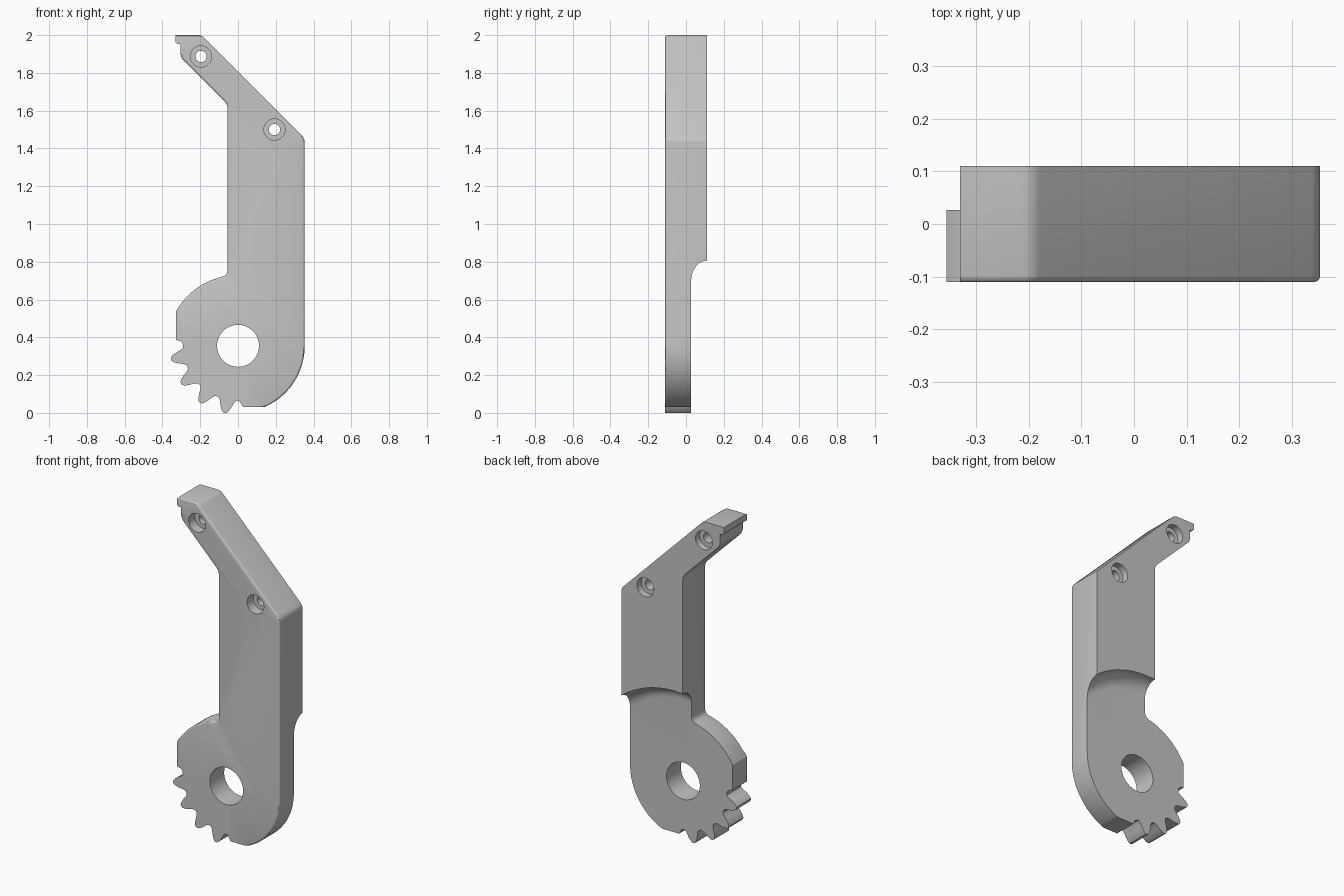
import bpy
import bmesh
from math import sin, cos, radians, pi
from mathutils import Vector

cube = bpy.data.objects.get("Cube")
if cube:
    bpy.data.objects.remove(cube, do_unlink=True)

HALF = 0.11                       # half the depth of the upper arm
PIVOT = Vector((0, 0.355))        # pivot hole centre in x, z

grey = bpy.data.materials.new("plain_grey")
grey.use_nodes = True
grey.diffuse_color = (0.56, 0.56, 0.56, 1)
grey.node_tree.nodes["Principled BSDF"].inputs["Base Color"].default_value = (0.56, 0.56, 0.56, 1)


def make_object(name, bm):
    bmesh.ops.recalc_face_normals(bm, faces=bm.faces[:])
    mesh = bpy.data.meshes.new(name)
    bm.to_mesh(mesh)
    bm.free()
    mesh.materials.append(grey)
    obj = bpy.data.objects.new(name, mesh)
    bpy.context.collection.objects.link(obj)
    return obj


def polar(r, deg):
    return PIVOT + Vector((r * cos(radians(deg)), r * sin(radians(deg))))


def arc(r, start, end, n):
    return [polar(r, start + (end - start) * i / n) for i in range(n + 1)]


def corner(prev, at, nxt, reach, n=6):
    """Rounded corner starting and ending at a set reach from the point."""
    p, c, q = Vector(prev), Vector(at), Vector(nxt)
    a = c + (p - c).normalized() * reach
    b = c + (q - c).normalized() * reach
    return [a.lerp(c, t).lerp(c.lerp(b, t), t) for t in (i / n for i in range(n + 1))]


def lathe(name, points, centre):
    """Solid of revolution about a front-to-back axis; points are (radius, y)."""
    bm = bmesh.new()
    axis = Vector((centre[0], 0, centre[1]))
    verts = [bm.verts.new(axis + Vector((r, y, 0))) for r, y in points]
    edges = [bm.edges.new(pair) for pair in zip(verts, verts[1:])]
    bmesh.ops.spin(bm, geom=verts + edges, cent=axis, axis=(0, 1, 0),
                   angle=2 * pi, steps=64, use_merge=False)
    bmesh.ops.remove_doubles(bm, verts=bm.verts[:], dist=1e-5)
    return make_object(name, bm)


# Outline of the upper arm, clockwise from the lip at the top
lip, brow, shoulder = (-0.33, 2.0), (-0.193, 2.0), (0.353, 1.453)
flank, elbow, heel = (0.353, 0.355), (-0.055, 1.633), (-0.304, 1.882)
outline = [Vector(lip)]
outline += corner(lip, brow, shoulder, 0.02)
outline += corner(brow, shoulder, flank, 0.022)

# Rounded foot and its flat underside
outline += arc(0.353, 0, -67, 28)
outline += [Vector(p) for p in ((0.027, 0.03), (0.018, 0.045), (0.012, 0.06))]

# Four gear teeth
flank_shape = [(9.5, 0.29), (7.3, 0.302), (5.3, 0.327), (3.3, 0.348), (1.4, 0.3615)]
tooth = [(-a, r) for a, r in flank_shape] + flank_shape[::-1]
for i in range(4):
    outline += [polar(r, -90 - 11.25 - 22.5 * i - a) for a, r in tooth]
outline += [Vector(p) for p in ((-0.293, 0.366), (-0.3, 0.378), (-0.328, 0.387))]

# Cam edge, neck, and inner side of the arm
outline += arc(0.375, 151, 104, 20)
outline += corner(outline[-1], (-0.055, 0.727), elbow, 0.032)
outline += corner(flank_shape and (-0.055, 0.8), elbow, heel, 0.025)
outline += corner(elbow, heel, (-0.304, 1.95), 0.022)
outline += [Vector(p) for p in ((-0.304, 1.953), (-0.32, 1.953), (-0.33, 1.962))]

bm = bmesh.new()
front = bm.faces.new([bm.verts.new((p.x, -HALF, p.y)) for p in outline])
extruded = bmesh.ops.extrude_face_region(bm, geom=[front], use_keep_orig=True)["geom"]
bmesh.ops.translate(bm, vec=(0, 2 * HALF, 0),
                    verts=[g for g in extruded if isinstance(g, bmesh.types.BMVert)])
bmesh.ops.recalc_face_normals(bm, faces=bm.faces[:])


def softened(edge):
    """Front rim edges, leaving the teeth and the lip notch crisp."""
    if any(v.co.y > 0 for v in edge.verts):
        return False
    mid = (edge.verts[0].co + edge.verts[1].co) / 2
    notch = mid.x < -0.28 and mid.z > 1.9
    return (mid.z > 0.56 or mid.x > 0.14) and not notch


bmesh.ops.bevel(bm, geom=[e for e in bm.edges if softened(e)], offset=0.011,
                segments=3, profile=0.5, affect='EDGES', clamp_overlap=False)
arm = make_object("geared_arm", bm)

# Cutters: pivot bore, stepped screw holes, and the coved recess behind the foot
cutters = [lathe("pivot_bore", [(0, -0.3), (0.111, -0.3), (0.111, 0.3), (0, 0.3)], PIVOT)]
screw = [(0, -0.3), (0.056, -0.3), (0.056, -0.05), (0.03, -0.05),
         (0.03, 0.07), (0.056, 0.07), (0.056, 0.3), (0, 0.3)]
for spot in ((-0.196, 1.887), (0.193, 1.5)):
    cutters.append(lathe("screw_hole", screw, spot))
plate, cove = 0.027, HALF - 0.027
recess = [(0, plate)]
recess += [(0.49 + cove * sin(t), HALF - cove * cos(t)) for t in (pi / 2 * i / 10 for i in range(11))]
recess += [(0.49 + cove, 0.3), (0, 0.3)]
cutters.append(lathe("foot_recess", recess, PIVOT))

bpy.ops.object.select_all(action='DESELECT')
arm.select_set(True)
bpy.context.view_layer.objects.active = arm
for cutter in cutters:
    cutter.hide_render = True
    mod = arm.modifiers.new("cut", 'BOOLEAN')
    mod.operation = 'DIFFERENCE'
    mod.solver = 'EXACT'
    mod.object = cutter
    bpy.ops.object.modifier_apply(modifier=mod.name)
    bpy.data.objects.remove(cutter, do_unlink=True)

bpy.ops.object.shade_smooth_by_angle(angle=radians(30))
